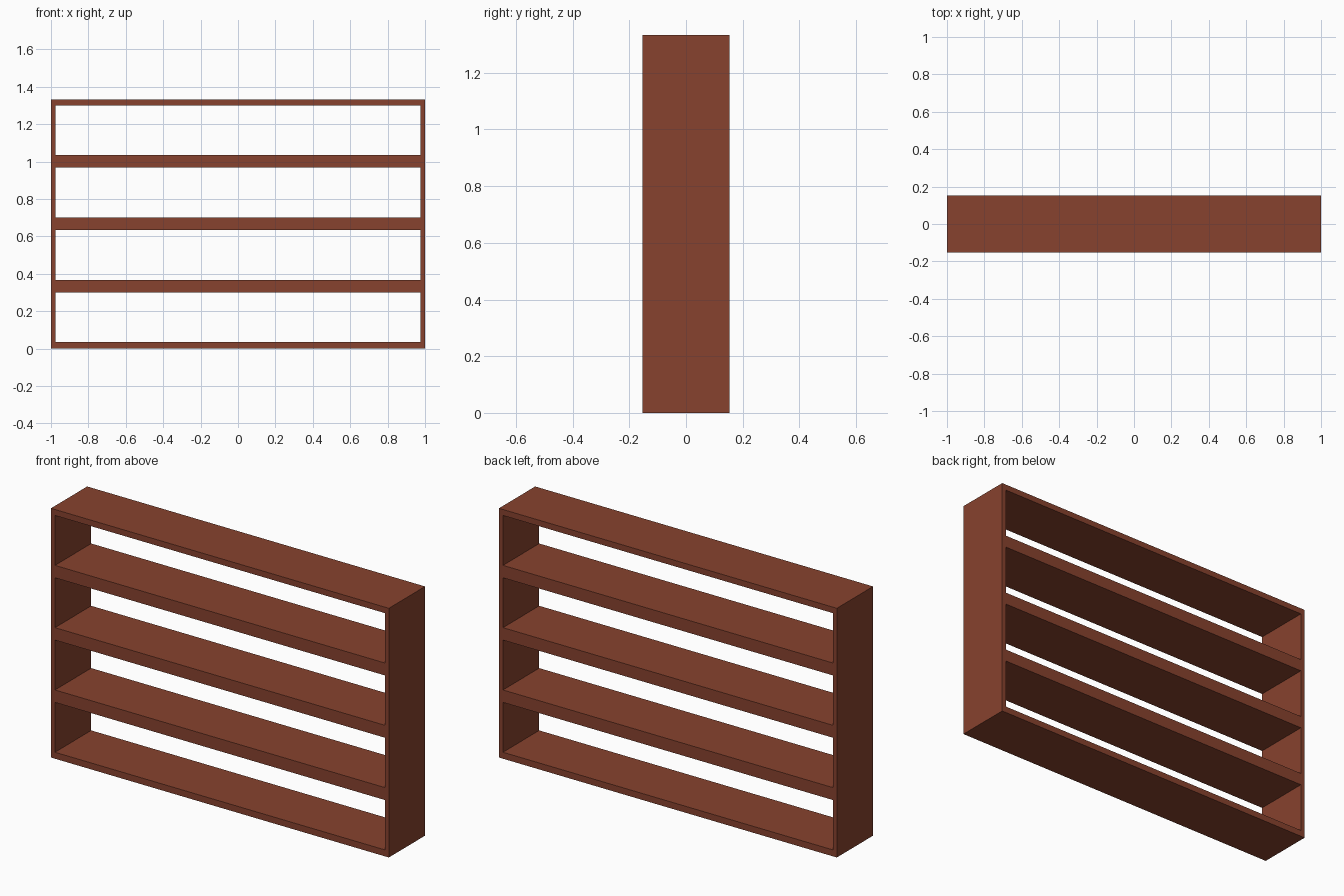
import bpy, bmesh

if "Cube" in bpy.data.objects:
    bpy.data.objects.remove(bpy.data.objects["Cube"])

HALF_W, HALF_D = 1.0, 0.153      # overall half width and half depth
CELL, BAYS = 0.3333, 4           # bay pitch and number of bays
SIDE_T, BOARD_T = 0.024, 0.0345  # side and board thickness

# Grid lines of the front outline: side / opening / side, board / opening / board ...
xs = [-HALF_W, -HALF_W + SIDE_T, HALF_W - SIDE_T, HALF_W]
zs = [0.0]
for i in range(BAYS):
    zs += [i * CELL + BOARD_T, (i + 1) * CELL - 0.032]
zs.append(BAYS * CELL)

# Front profile: fill every cell except the openings
bm = bmesh.new()
grid = [[bm.verts.new((x, -HALF_D, z)) for x in xs] for z in zs]
for r in range(len(zs) - 1):
    for c in range(len(xs) - 1):
        if c == 1 and r % 2 == 1:
            continue  # open bay
        bm.faces.new((grid[r][c], grid[r][c + 1], grid[r + 1][c + 1], grid[r + 1][c]))

# Extrude the profile to full depth
front = bm.faces[:]
ext = bmesh.ops.extrude_face_region(bm, geom=front, use_keep_orig=True)
moved = [g for g in ext["geom"] if isinstance(g, bmesh.types.BMVert)]
bmesh.ops.translate(bm, verts=moved, vec=(0, 2 * HALF_D, 0))
bmesh.ops.recalc_face_normals(bm, faces=bm.faces[:])

mesh = bpy.data.meshes.new("open_shelf_unit")
bm.to_mesh(mesh)
bm.free()

# Brown wood
wood = bpy.data.materials.new("brown_wood")
wood.diffuse_color = (0.242, 0.0545, 0.0275, 1)
wood.use_nodes = True
wood.node_tree.nodes["Principled BSDF"].inputs["Base Color"].default_value = wood.diffuse_color
mesh.materials.append(wood)
bpy.context.collection.objects.link(bpy.data.objects.new("open_shelf_unit", mesh))
